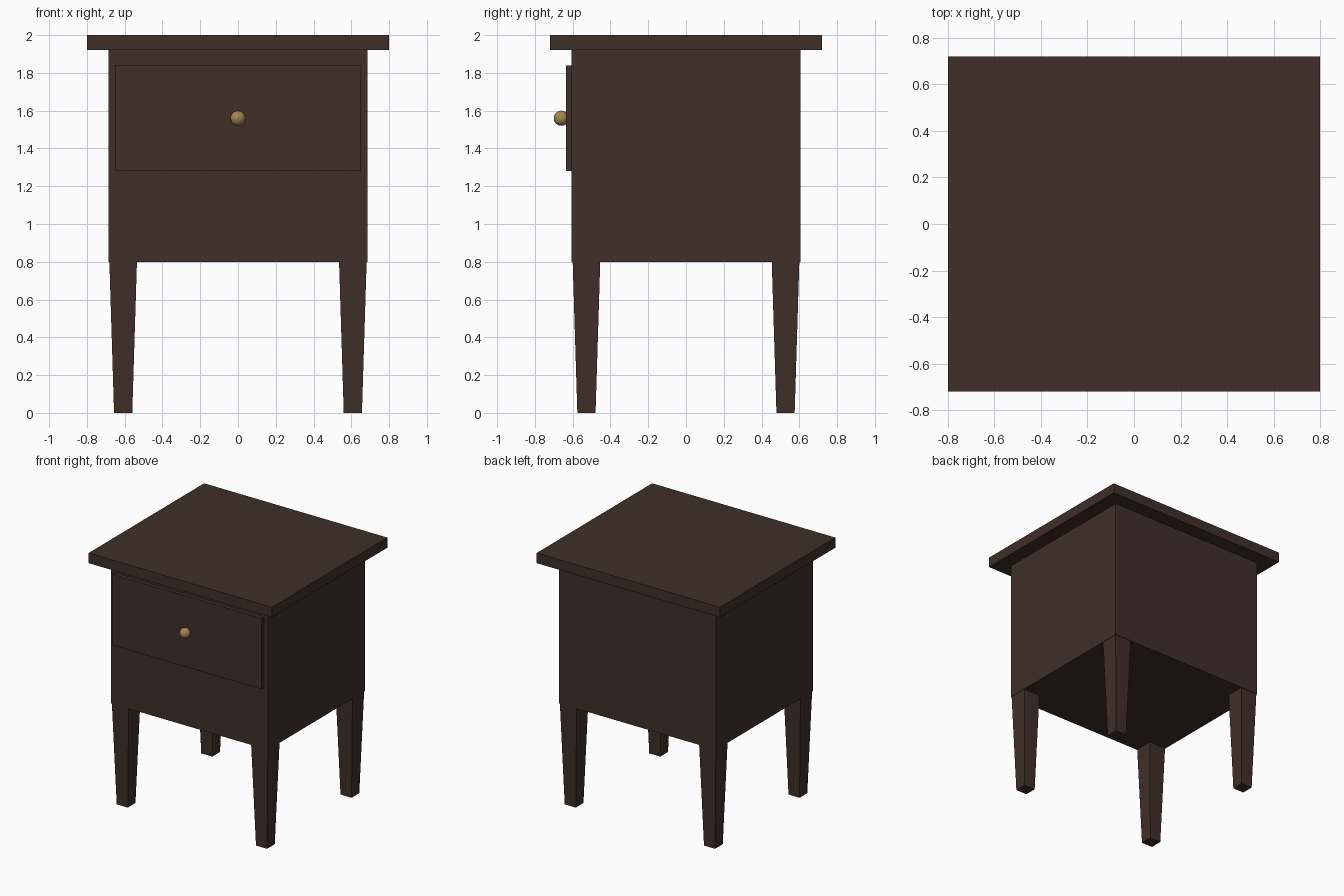
import bpy, math

if "Cube" in bpy.data.objects:
    bpy.data.objects.remove(bpy.data.objects["Cube"])


def material(name, color):
    m = bpy.data.materials.new(name)
    m.diffuse_color = color
    m.use_nodes = True
    m.node_tree.nodes["Principled BSDF"].inputs["Base Color"].default_value = m.diffuse_color
    return m


wood = material("dark_wood", (0.05, 0.029, 0.022, 1))
brass = material("brass", (0.38, 0.24, 0.09, 1))


def box(name, x, y, z):
    """Box spanning the (min, max) pairs x, y, z."""
    bpy.ops.mesh.primitive_cube_add(size=1, location=[sum(r) / 2 for r in (x, y, z)])
    o = bpy.context.object
    o.name = name
    o.scale = [r[1] - r[0] for r in (x, y, z)]
    bpy.ops.object.transform_apply(location=False, rotation=False, scale=True)
    o.data.materials.append(wood)
    return o


# Cabinet, overhanging top and raised drawer front
box("cabinet_body", (-0.685, 0.685), (-0.605, 0.605), (0.8, 1.92))
box("table_top", (-0.8, 0.8), (-0.72, 0.72), (1.92, 2.0))
box("drawer_front", (-0.65, 0.65), (-0.635, -0.605), (1.28, 1.84))

# Four square legs tapering toward the floor
for side, sx in (("left", -1), ("right", 1)):
    for end, sy in (("front", -1), ("back", 1)):
        leg = box(f"{end}_{side}_leg", (sx * 0.608 - 0.073, sx * 0.608 + 0.073),
                  (sy * 0.527 - 0.073, sy * 0.527 + 0.073), (0, 0.8))
        for v in leg.data.vertices:
            if v.co.z < 0:
                v.co.x *= 0.66
                v.co.y *= 0.66

# Round drawer knob
bpy.ops.mesh.primitive_uv_sphere_add(segments=24, ring_count=16, radius=0.04,
                                     location=(0, -0.66, 1.56))
knob = bpy.context.object
knob.name = "drawer_knob"
knob.data.materials.append(brass)
bpy.ops.object.shade_smooth_by_angle(angle=math.radians(40))
